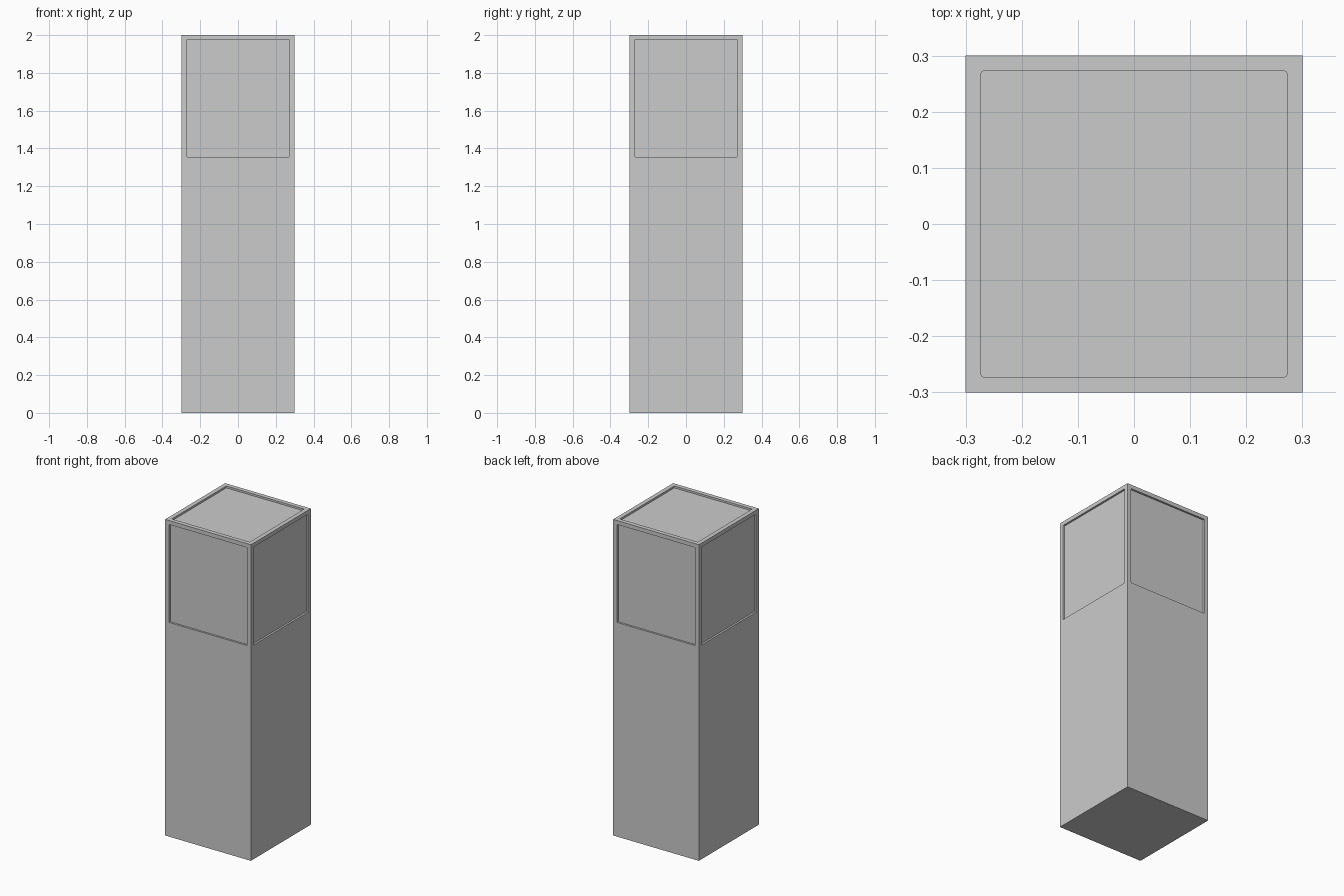
import bpy, bmesh
from math import pi
from mathutils import Matrix, Vector

if "Cube" in bpy.data.objects:
    bpy.data.objects.remove(bpy.data.objects["Cube"])

W, H = 0.6, 2.0        # column width and height
DEPTH = 0.012          # how far the panes sit behind the frame
PANE = 0.545           # pane width
PANE_H, PANE_Z = 0.62, 1.665


def rounded_slab(bm, width, height, matrix):
    """Slab centred on the origin, corners rounded around its local z axis."""
    tmp = bmesh.new()
    bmesh.ops.create_cube(tmp, size=1)
    bmesh.ops.scale(tmp, vec=(width, height, DEPTH * 2), verts=tmp.verts)
    edges = [e for e in tmp.edges
             if abs((e.verts[0].co - e.verts[1].co).z) > DEPTH]
    bmesh.ops.bevel(tmp, geom=edges, offset=0.004, segments=3,
                    profile=0.5, affect='EDGES')
    bmesh.ops.transform(tmp, matrix=matrix, verts=tmp.verts)
    mesh = bpy.data.meshes.new("slab")
    tmp.to_mesh(mesh)
    tmp.free()
    bm.from_mesh(mesh)
    bpy.data.meshes.remove(mesh)


def make_object(name, bm):
    mesh = bpy.data.meshes.new(name)
    bm.to_mesh(mesh)
    bm.free()
    ob = bpy.data.objects.new(name, mesh)
    bpy.context.collection.objects.link(ob)
    return ob


# Column body
bm = bmesh.new()
bmesh.ops.create_cube(bm, size=1)
bmesh.ops.scale(bm, vec=(W, W, H), verts=bm.verts)
bmesh.ops.translate(bm, vec=(0, 0, H / 2), verts=bm.verts)
column = make_object("display_column", bm)

# Pane recesses: four sides and the top
bm = bmesh.new()
upright = Matrix.Translation(Vector((0, -W / 2, PANE_Z))) @ Matrix.Rotation(pi / 2, 4, 'X')
for i in range(4):
    rounded_slab(bm, PANE, PANE_H, Matrix.Rotation(i * pi / 2, 4, 'Z') @ upright)
rounded_slab(bm, PANE, PANE, Matrix.Translation(Vector((0, 0, H))))
cutter = make_object("pane_recess_cutter", bm)
cutter.hide_render = True
cutter.hide_set(True)

cut = column.modifiers.new("pane_recesses", 'BOOLEAN')
cut.operation = 'DIFFERENCE'
cut.solver = 'EXACT'
cut.object = cutter
